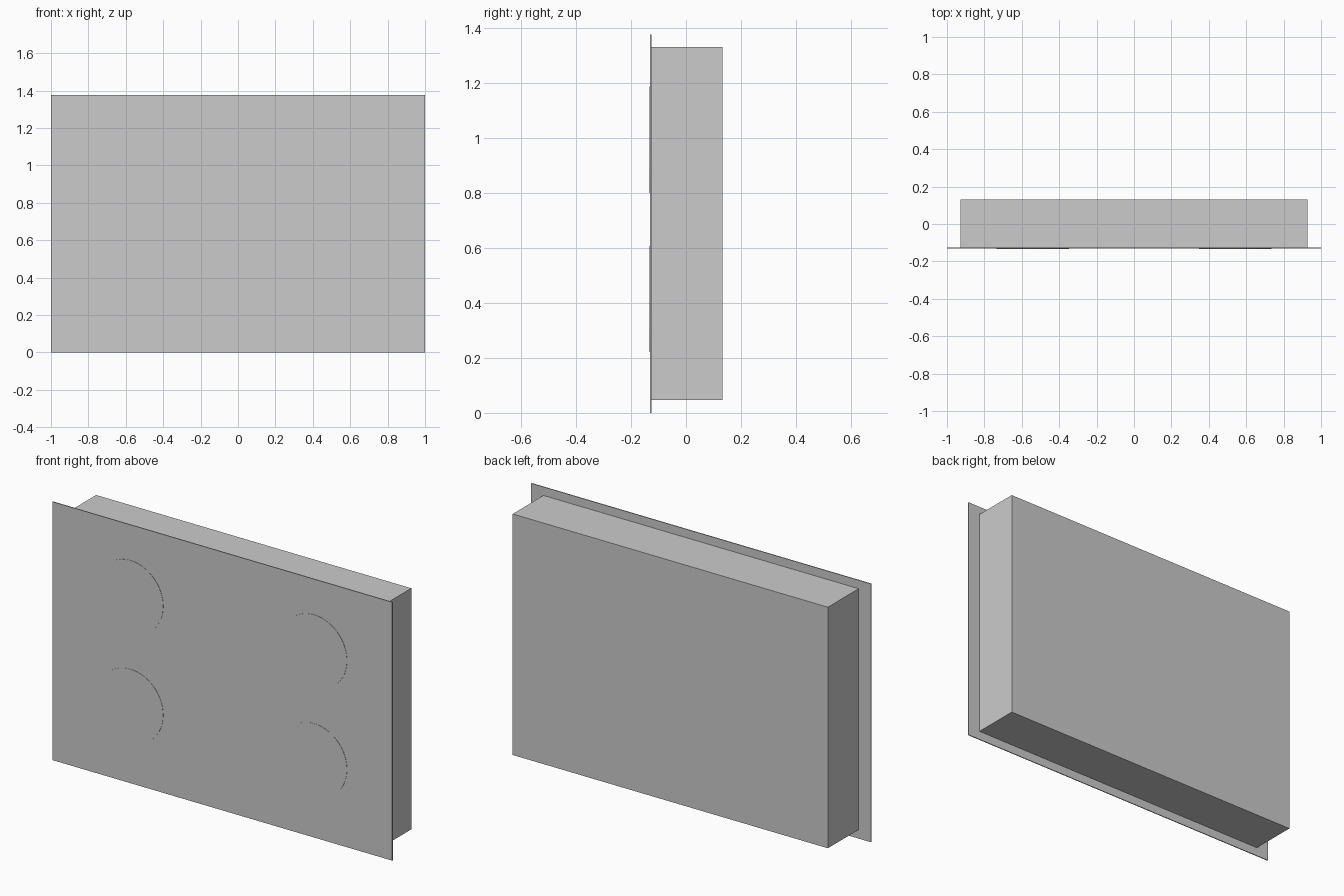
import bpy
from math import radians

if "Cube" in bpy.data.objects:
    bpy.data.objects.remove(bpy.data.objects["Cube"])


def box(name, x, y, z):
    """Box from (min, max) ranges on each axis."""
    bpy.ops.mesh.primitive_cube_add(size=1, location=[sum(r) / 2 for r in (x, y, z)])
    ob = bpy.context.object
    ob.name = name
    ob.scale = [r[1] - r[0] for r in (x, y, z)]
    bpy.ops.object.transform_apply(location=False, rotation=False, scale=True)
    return ob


def disc(name, x, z, radius, y_front, y_back):
    """Thin round plate facing -y."""
    bpy.ops.mesh.primitive_cylinder_add(
        vertices=64, radius=radius, depth=y_back - y_front,
        location=(x, (y_front + y_back) / 2, z), rotation=(radians(90), 0, 0))
    ob = bpy.context.object
    ob.name = name
    bpy.ops.object.shade_smooth_by_angle(angle=radians(30))
    return ob


# Housing behind the panel
box("housing", (-0.928, 0.928), (-0.127, 0.132), (0.047, 1.33))

# Thin overhanging front panel
box("cooktop_panel", (-1, 1), (-0.131, -0.126), (0, 1.375))

# Four cooking zones, barely raised from the panel
for row, z in (("lower", 0.414), ("upper", 0.993)):
    for side, x in (("left", -0.541), ("right", 0.541)):
        disc(f"cooking_zone_{row}_{side}", x, z, 0.193, -0.1325, -0.129)
